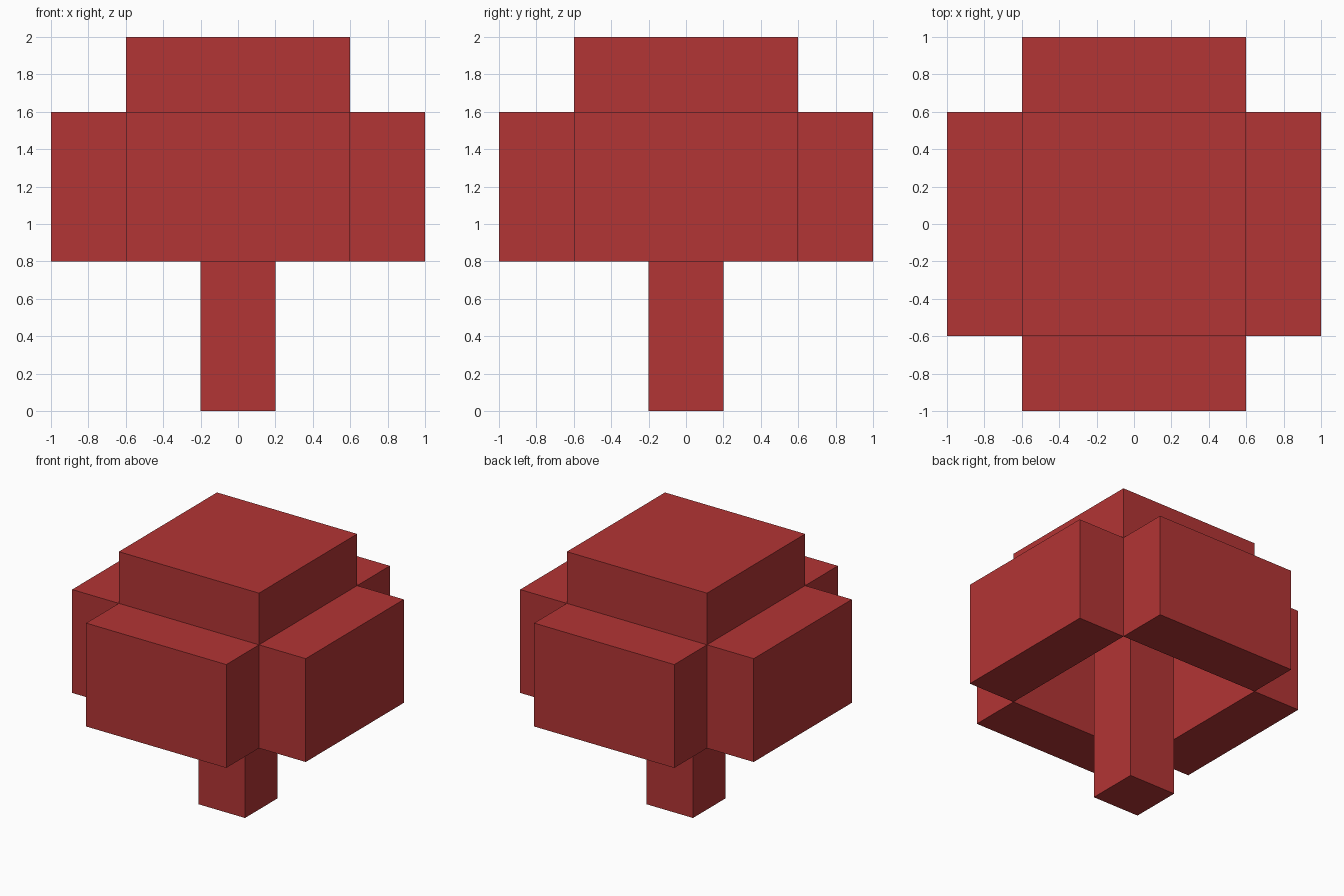
import bpy

cube = bpy.data.objects.get("Cube")
if cube:
    bpy.data.objects.remove(cube, do_unlink=True)

# Single flat colour
RED = (0.45, 0.035, 0.035, 1.0)
red = bpy.data.materials.new("brick red")
red.use_nodes = True
red.diffuse_color = RED
red.node_tree.nodes["Principled BSDF"].inputs["Base Color"].default_value = RED


def block(name, center, size):
    """Add a flat-faced box with its scale applied."""
    bpy.ops.mesh.primitive_cube_add(size=1, location=center)
    obj = bpy.context.object
    obj.name = name
    obj.data.name = name
    for v in obj.data.vertices:
        v.co = [c * s for c, s in zip(v.co, size)]
    obj.data.materials.append(red)
    return obj


# Trunk runs up through the hollow crown to the cap
block("trunk", (0, 0, 0.8), (0.4, 0.4, 1.6))

# Four leaf blocks surround an open middle
for name, sign in (("left", 1), ("right", -1)):
    block(f"{name}_leaves", (sign * 0.8, 0, 1.2), (0.4, 1.2, 0.8))
for name, sign in (("back", 1), ("front", -1)):
    block(f"{name}_leaves", (0, sign * 0.8, 1.2), (1.2, 0.4, 0.8))

# Cap closes the crown
block("top_leaves", (0, 0, 1.8), (1.2, 1.2, 0.4))
